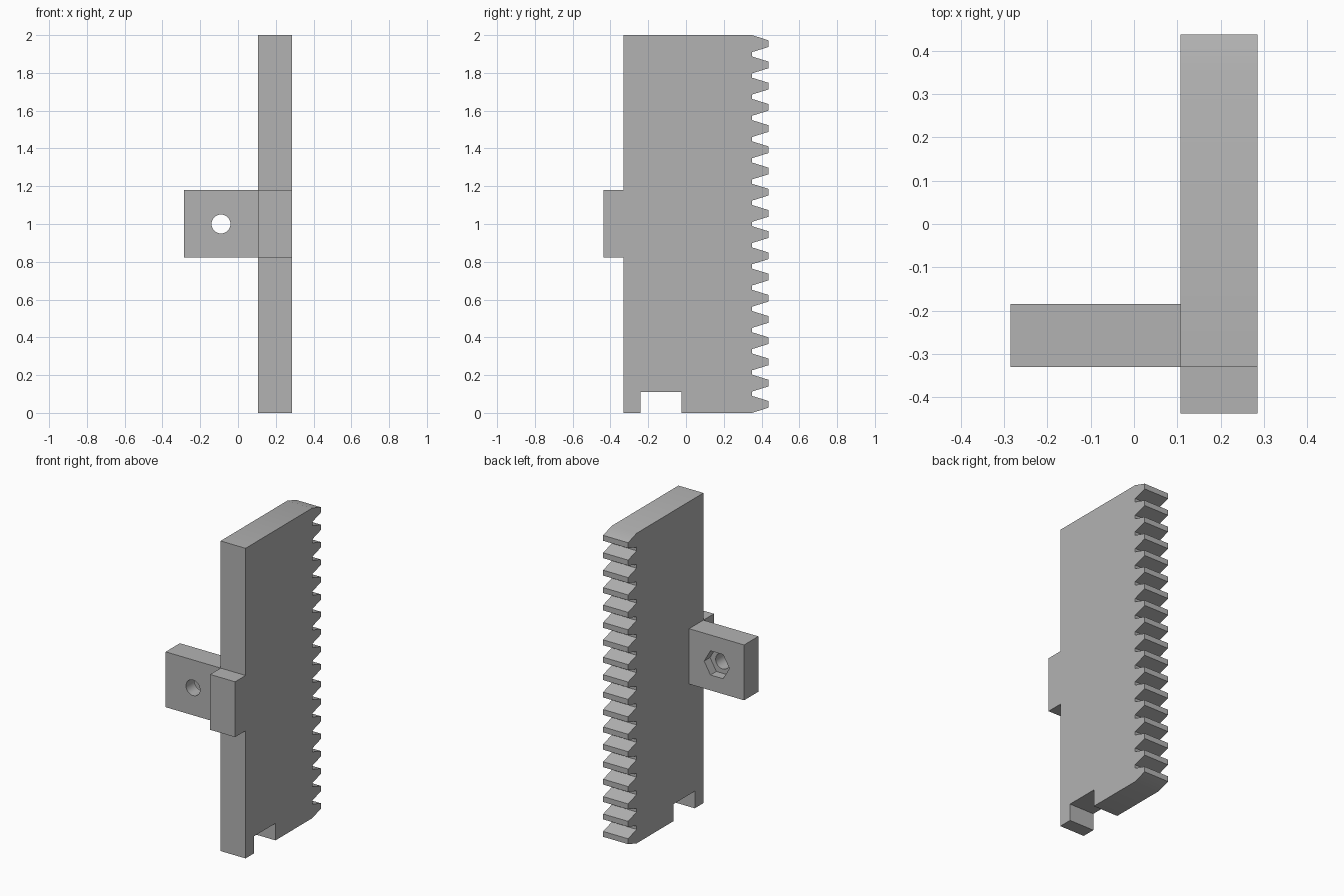
import bpy
import bmesh
import math
from mathutils import Matrix

cube = bpy.data.objects.get("Cube")
if cube:
    bpy.data.objects.remove(cube, do_unlink=True)

grey = bpy.data.materials.new("plain grey")
grey.use_nodes = True
COLOUR = (0.45, 0.45, 0.45, 1)
grey.diffuse_color = COLOUR
grey.node_tree.nodes["Principled BSDF"].inputs["Base Color"].default_value = COLOUR

LEFT, RIGHT = 0.107, 0.285          # rack thickness in x
FRONT, ROOT, TIP = -0.33, 0.35, 0.437
LOW, HIGH = 0.823, 1.18             # mounting block height


def make_object(name, bm):
    bmesh.ops.recalc_face_normals(bm, faces=bm.faces)
    mesh = bpy.data.meshes.new(name)
    bm.to_mesh(mesh)
    bm.free()
    mesh.materials.append(grey)
    obj = bpy.data.objects.new(name, mesh)
    bpy.context.collection.objects.link(obj)
    return obj


def smooth(obj):
    bpy.ops.object.select_all(action='DESELECT')
    obj.select_set(True)
    bpy.context.view_layer.objects.active = obj
    bpy.ops.object.shade_smooth_by_angle(angle=math.radians(30))


def cutter(name, radius, sides, y0, y1):
    """Prism along y through the middle of the mounting arm."""
    bm = bmesh.new()
    bmesh.ops.create_cone(bm, cap_ends=True, segments=sides, radius1=radius,
                          radius2=radius, depth=y1 - y0)
    turn = Matrix.Rotation(math.pi / 2, 4, 'X')
    if sides == 6:
        turn = turn @ Matrix.Rotation(math.pi / 6 * 3, 4, 'Z')
    bm.transform(Matrix.Translation((-0.09, (y0 + y1) / 2, 1.0)) @ turn)
    obj = make_object(name, bm)
    obj.hide_render = True
    return obj


# Toothed rack: side profile with foot notch, front block and teeth
profile = [(ROOT, 0), (-0.025, 0), (-0.025, 0.11), (-0.242, 0.11), (-0.242, 0),
           (FRONT, 0), (FRONT, LOW), (-TIP, LOW), (-TIP, HIGH), (FRONT, HIGH),
           (FRONT, 2), (ROOT, 2)]
TEETH, PITCH = 18, 0.1123
for i in range(TEETH):
    z = 1 + ((TEETH - 1) / 2 - i) * PITCH
    tooth = [(ROOT, z + 0.0445), (TIP, z + 0.0175),
             (TIP, z - 0.0175), (ROOT, z - 0.0445)]
    # The end teeth share their outer corner with the rack ends
    first = 1 if i == 0 else 0
    last = 3 if i == TEETH - 1 else 4
    profile += tooth[first:last]

bm = bmesh.new()
face = bm.faces.new([bm.verts.new((LEFT, y, z)) for y, z in profile])
grown = bmesh.ops.extrude_face_region(bm, geom=[face])["geom"]
verts = [v for v in grown if isinstance(v, bmesh.types.BMVert)]
bmesh.ops.translate(bm, verts=verts, vec=(RIGHT - LEFT, 0, 0))
smooth(make_object("toothed_rack", bm))

# Mounting arm with a bolt hole and a hexagonal nut pocket at the back
ARM_BACK = -0.185
bm = bmesh.new()
bmesh.ops.create_cube(bm, size=1)
size = (LEFT + RIGHT, ARM_BACK - FRONT, HIGH - LOW)
centre = ((LEFT - RIGHT) / 2, (ARM_BACK + FRONT) / 2, (HIGH + LOW) / 2)
bm.transform(Matrix.Translation(centre) @ Matrix.Diagonal((*size, 1)))
arm = make_object("mounting_arm", bm)

cutters = [cutter("bolt_hole_cutter", 0.05, 32, -0.5, 0),
           cutter("nut_pocket_cutter", 0.09, 6, ARM_BACK - 0.06, 0)]
bpy.context.view_layer.objects.active = arm
for tool in cutters:
    mod = arm.modifiers.new("cut", 'BOOLEAN')
    mod.operation = 'DIFFERENCE'
    mod.solver = 'EXACT'
    mod.object = tool
    bpy.ops.object.modifier_apply(modifier=mod.name)
    bpy.data.objects.remove(tool, do_unlink=True)
smooth(arm)
